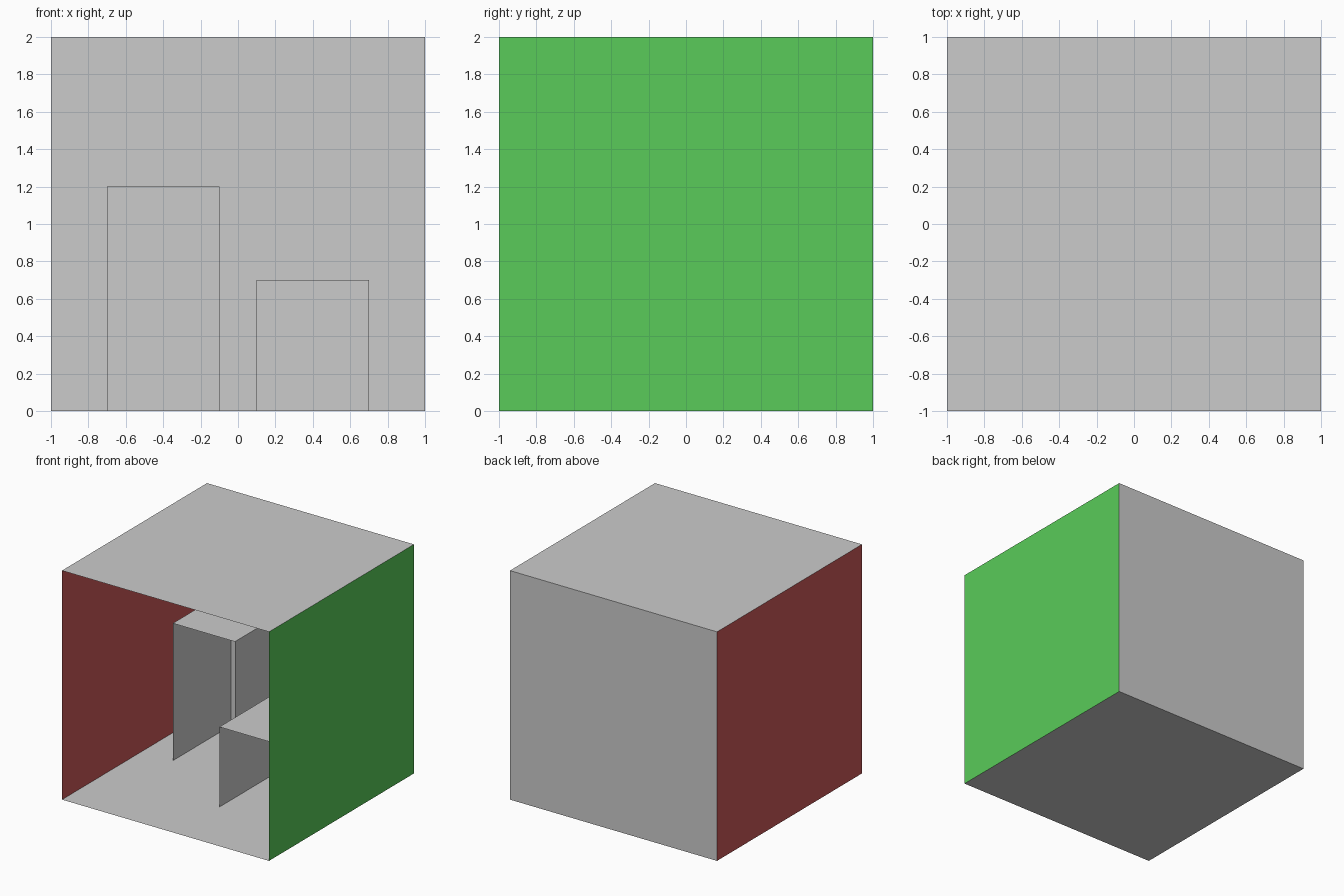
import bpy

if "Cube" in bpy.data.objects:
    bpy.data.objects.remove(bpy.data.objects["Cube"])


def panel(name, corners, color=None):
    """Single flat sheet from its four corners."""
    mesh = bpy.data.meshes.new(name)
    mesh.from_pydata(corners, [], [tuple(range(4))])
    obj = bpy.data.objects.new(name, mesh)
    bpy.context.collection.objects.link(obj)
    if color:
        mat = bpy.data.materials.new(name + "_paint")
        mat.diffuse_color = color
        mat.use_nodes = True
        mat.node_tree.nodes["Principled BSDF"].inputs["Base Color"].default_value = mat.diffuse_color
        mesh.materials.append(mat)


def open_box(name, x0, x1, y0, y1, height, left=None, right=None, floor=False):
    """Thin-walled box with its front (-y) side left open."""
    def side(x):
        return [(x, y0, 0), (x, y1, 0), (x, y1, height), (x, y0, height)]

    def level(z):
        return [(x0, y0, z), (x1, y0, z), (x1, y1, z), (x0, y1, z)]

    panel(name + "_left_wall", side(x0)[::-1], left)
    panel(name + "_right_wall", side(x1), right)
    panel(name + "_back_wall",
          [(x1, y1, 0), (x0, y1, 0), (x0, y1, height), (x1, y1, height)])
    panel(name + "_top", level(height))
    if floor:
        panel(name + "_floor", level(0))


# Room shell with red left wall and green right wall
open_box("room", -1, 1, -1, 1, 2,
         left=(0.6, 0.1, 0.1, 1), right=(0.1, 0.6, 0.1, 1), floor=True)

# Open-fronted blocks standing on the floor
open_box("tall_block", -0.7, -0.1, 0.1, 0.9, 1.2)
open_box("short_block", 0.1, 0.7, -0.4, 0.4, 0.7)
